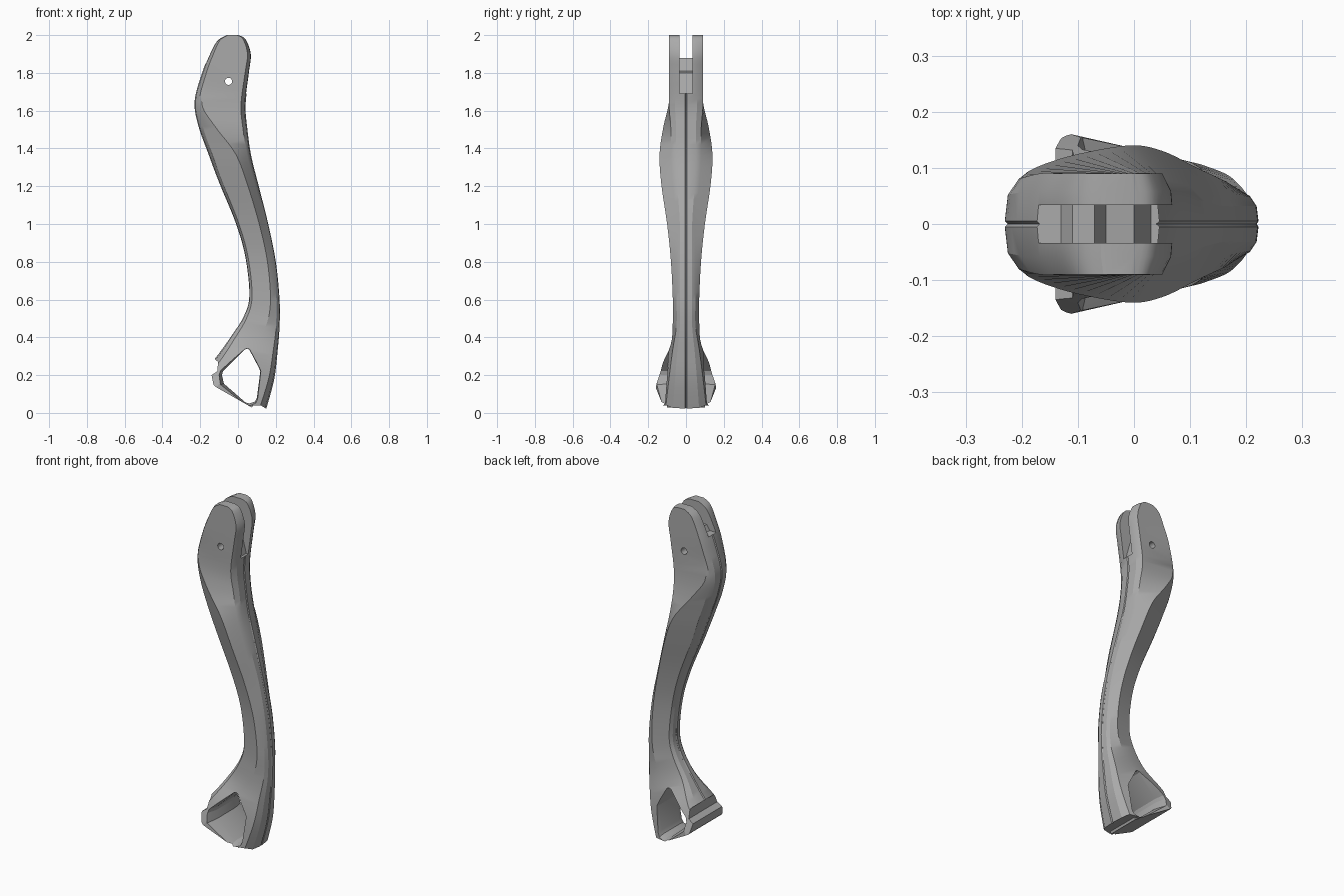
import bpy, bmesh, math
from mathutils import Vector

if "Cube" in bpy.data.objects:
    bpy.data.objects.remove(bpy.data.objects["Cube"], do_unlink=True)

grey = bpy.data.materials.new("satin_grey")
grey.use_nodes = True
grey.diffuse_color = (0.4, 0.4, 0.4, 1)
grey.node_tree.nodes["Principled BSDF"].inputs["Base Color"].default_value = (0.4, 0.4, 0.4, 1)

UNIT = 0.01  # tables below are in hundredths


def loft(name, rings):
    """Skin a list of closed rings and cap both ends."""
    bm = bmesh.new()
    loops = [[bm.verts.new(p) for p in ring] for ring in rings]
    count = len(loops[0])
    for a, b in zip(loops, loops[1:]):
        for i in range(count):
            j = (i + 1) % count
            bm.faces.new((a[i], a[j], b[j], b[i]))
    bm.faces.new(loops[0])
    bm.faces.new(loops[-1])
    bmesh.ops.recalc_face_normals(bm, faces=bm.faces)
    mesh = bpy.data.meshes.new(name)
    bm.to_mesh(mesh)
    bm.free()
    mesh.materials.append(grey)
    obj = bpy.data.objects.new(name, mesh)
    bpy.context.collection.objects.link(obj)
    return obj


def prism(name, outline, layers):
    """Extrude an x-z outline along y; each layer is (y, scale about centre)."""
    pts = [Vector((x, 0, z)) * UNIT for x, z in outline]
    centre = sum(pts, Vector()) / len(pts)
    return loft(name, [[centre + (p - centre) * s + Vector((0, y, 0)) for p in pts]
                       for y, s in layers])


def smooth_path(rows, steps):
    """Catmull-Rom interpolation of table rows."""
    keys = [rows[0]] + rows + [rows[-1]]
    out = []
    for a, b, c, d in zip(keys, keys[1:], keys[2:], keys[3:]):
        for k in range(steps):
            t = k / steps
            out.append([q + t * ((r - p) + t * ((2 * p - 5 * q + 4 * r - s)
                        + t * (3 * (q - r) + s - p))) / 2
                        for p, q, r, s in zip(a, b, c, d)])
    return out + [rows[-1]]


def section(row):
    """Creased, mirrored cross-section with a fine seam on both edges."""
    lx, lz, rx, rz, crease, yl, yc, yr = row
    left, right = Vector((lx, 0, lz)) * UNIT, Vector((rx, 0, rz)) * UNIT
    half = [(0.02, 0), (0, 0.5), (0.02, yl * 0.65), (0.09, yl),
            (crease / 100, yc),
            (0.91, yr), (0.98, yr * 0.65), (1, 0.5), (0.98, 0)]
    ring = half + [(f, -y) for f, y in half[-2:0:-1]]
    return [left.lerp(right, f) + Vector((0, y * UNIT, 0)) for f, y in ring]


# Body stations: left x z, right x z, crease percent, half widths left/crease/right
stations = [
    (-6, 200, 0, 200, 50, 9, 9, 9),
    (-11, 197, 4, 198, 50, 9, 9, 9),
    (-15, 190, 7, 190, 45, 9, 9, 9),
    (-19, 180, 6, 180, 30, 9, 9, 9),
    (-23, 165, 4, 163, 14, 8, 9, 9),
    (-21, 152, 5, 150, 35, 8, 12, 8),
    (-16, 138, 7, 136, 65, 8, 14, 8),
    (-10, 122, 11, 120, 72, 7, 13, 7),
    (-1, 100, 16, 100, 72, 6, 10, 5),
    (4, 82, 20, 80, 72, 5, 8, 5),
    (6, 62, 22, 60, 70, 5, 7, 5),
    (3, 51, 22, 46, 65, 5, 7, 5),
    (-4, 40, 21, 33, 50, 6, 8, 7),
    (-12, 29, 19, 17, 30, 11, 13, 9),
    (-21, 19, 14, -1, 28, 14, 16, 11),
]
body = loft("curved_arm", [section(r) for r in smooth_path(stations, 5)])

cutters = []

# Fork slot with a stepped floor
slot = [(-40, 220), (-40, 184), (-13, 185), (-11, 188), (-7, 188), (-5, 181),
        (0, 180), (3, 169), (40, 169), (40, 220)]
cutters.append(prism("fork_slot_cutter", slot, [(-0.034, 1), (0.034, 1)]))

# Pivot hole through both prongs
hole = [(-5 + 1.9 * math.cos(a * math.tau / 24), 175.5 + 1.9 * math.sin(a * math.tau / 24))
        for a in range(24)]
cutters.append(prism("pivot_hole_cutter", hole, [(-0.3, 1), (0.3, 1)]))

# Foot window, flared toward both sides
window = [(5, 34), (3.5, 33.5), (-8, 22), (-8.5, 20), (-7.5, 15.5), (4, 5.5),
          (6, 5), (9, 6), (10, 8), (11.8, 22), (11, 24), (6, 33.5)]
cutters.append(prism("foot_window_cutter", window,
                     [(-0.2, 1.25), (-0.08, 1), (0.08, 1), (0.2, 1.25)]))

# Notched end of the foot
end = [(-40, 40), (-13, 29), (-10.5, 27), (-11, 22), (-14, 20), (-13, 15),
       (-6, 6), (-2, 3), (2, 1), (5, 0), (6.5, 1), (8, 4), (12, 4), (14.5, 2.5),
       (30, -2), (30, -30), (-40, -30)]
cutters.append(prism("foot_end_cutter", end, [(-0.3, 1), (0.3, 1)]))

# Side flanges stop short of the tip
trim = [(-20, 4), (10, 4), (10, -10), (-20, -10)]
for side in (-1, 1):
    cutters.append(prism("flange_trim_cutter", trim, [(side * 0.1, 1), (side * 0.3, 1)]))

for cutter in cutters:
    cutter.hide_render = True
    cutter.hide_set(True)
    mod = body.modifiers.new(cutter.name, "BOOLEAN")
    mod.operation = "DIFFERENCE"
    mod.solver = "EXACT"
    mod.object = cutter

# Bake the cuts and shade smooth with sharp creases
bpy.ops.object.select_all(action="DESELECT")
body.select_set(True)
bpy.context.view_layer.objects.active = body
for mod in list(body.modifiers):
    bpy.ops.object.modifier_apply(modifier=mod.name)
for cutter in cutters:
    bpy.data.objects.remove(cutter, do_unlink=True)
bpy.ops.object.shade_smooth_by_angle(angle=math.radians(25))
